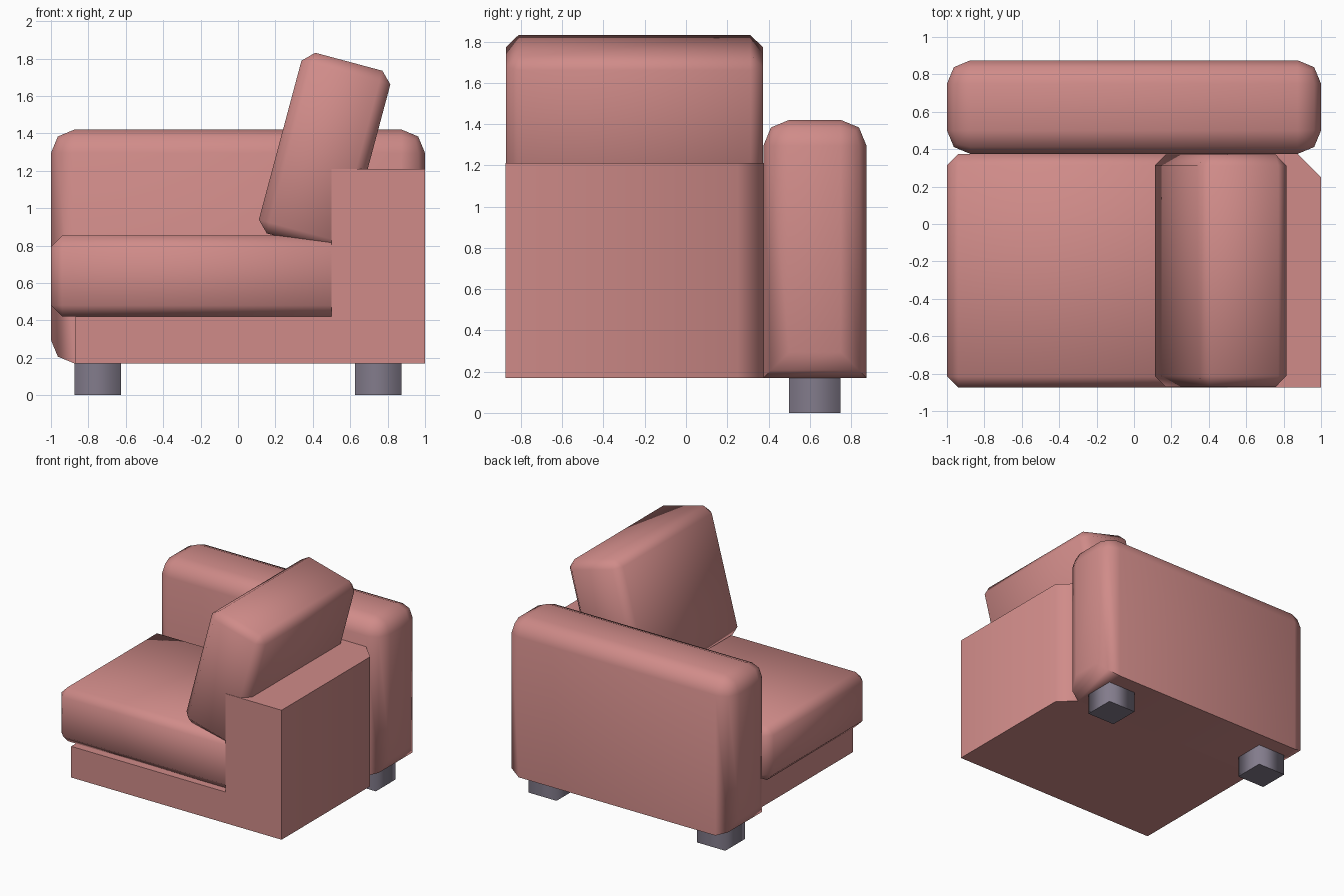
import bpy, bmesh, math
from mathutils import Vector

old = bpy.data.objects.get("Cube")
if old:
    bpy.data.objects.remove(old, do_unlink=True)


def make_material(name, rgb):
    mat = bpy.data.materials.new(name)
    mat.use_nodes = True
    mat.diffuse_color = (*rgb, 1)
    mat.node_tree.nodes["Principled BSDF"].inputs["Base Color"].default_value = (*rgb, 1)
    return mat


pink = make_material("dusty pink fabric", (0.63, 0.26, 0.25))
grey = make_material("grey leg", (0.225, 0.2, 0.26))


def extrude_profile(points, y0, y1):
    """Prism from an x-z outline, running along y."""
    bm = bmesh.new()
    face = bm.faces.new([bm.verts.new((x, y0, z)) for x, z in points])
    new = bmesh.ops.extrude_face_region(bm, geom=[face])["geom"]
    verts = [v for v in new if isinstance(v, bmesh.types.BMVert)]
    bmesh.ops.translate(bm, verts=verts, vec=(0, y1 - y0, 0))
    bmesh.ops.recalc_face_normals(bm, faces=bm.faces)
    return bm


def block(x0, x1, y0, y1, z0, z1):
    return extrude_profile([(x0, z0), (x1, z0), (x1, z1), (x0, z1)], y0, y1)


def bevel(bm, width, segments, rule=lambda mid: True):
    """Round the edges whose midpoint passes the rule."""
    edges = [e for e in bm.edges if rule((e.verts[0].co + e.verts[1].co) / 2)]
    bmesh.ops.bevel(bm, geom=edges, offset=width, offset_type='OFFSET',
                    segments=segments, profile=0.5, affect='EDGES')


def finish(bm, name, mat, angle=60):
    """Turn the bmesh into an object, smooth except at sharp corners."""
    bmesh.ops.recalc_face_normals(bm, faces=bm.faces)
    for f in bm.faces:
        f.smooth = True
    for e in bm.edges:
        e.smooth = e.calc_face_angle(0) < math.radians(angle)
    mesh = bpy.data.meshes.new(name)
    bm.to_mesh(mesh)
    bm.free()
    mesh.materials.append(mat)
    obj = bpy.data.objects.new(name, mesh)
    bpy.context.collection.objects.link(obj)
    return obj


FRONT, JOIN, REAR = -0.875, 0.375, 0.875
FLOOR = 0.17

# Base and arm in one L shape, with the rear outer corner cut off
bm = extrude_profile([(-0.87, FLOOR), (1, FLOOR), (1, 1.21), (0.5, 1.21),
                      (0.5, 0.42), (-0.87, 0.42)], FRONT, JOIN)
bevel(bm, 0.125, 1, lambda m: m.x > 0.99 and m.y > JOIN - 0.01)
finish(bm, "base_and_arm", pink)

# Backrest, rounded everywhere but along the long bottom edges
bm = block(-1, 1, JOIN, REAR, FLOOR, 1.42)
bevel(bm, 0.125, 2, lambda m: not (abs(m.x) < 0.1 and m.z < 0.2))
finish(bm, "backrest", pink)

# Seat cushion, its far end tucked into the arm
bm = block(-1, 0.56, FRONT, JOIN, 0.42, 0.855)
bevel(bm, 0.06, 1)
finish(bm, "seat_cushion", pink)

# Loose pillow leaning on the arm
middle = (FRONT + JOIN) / 2
bm = block(-0.246, 0.246, -0.622, 0.622, -0.5, 0.5)
bevel(bm, 0.06, 1)
pillow = finish(bm, "pillow", pink)
pillow.location = Vector((0.463, middle, 1.3))
pillow.rotation_euler.y = math.radians(15)

# Two legs under the backrest, sides shaded softly with a crisp foot
for side, x in (("left", 0.75), ("right", -0.75)):
    bm = block(x - 0.125, x + 0.125, 0.5, 0.75, 0, FLOOR + 0.01)
    leg = finish(bm, side + "_leg", grey)
    for e in leg.data.edges:
        a, b = (leg.data.vertices[i].co for i in e.vertices)
        e.use_edge_sharp = abs(a.z - b.z) < 0.01
